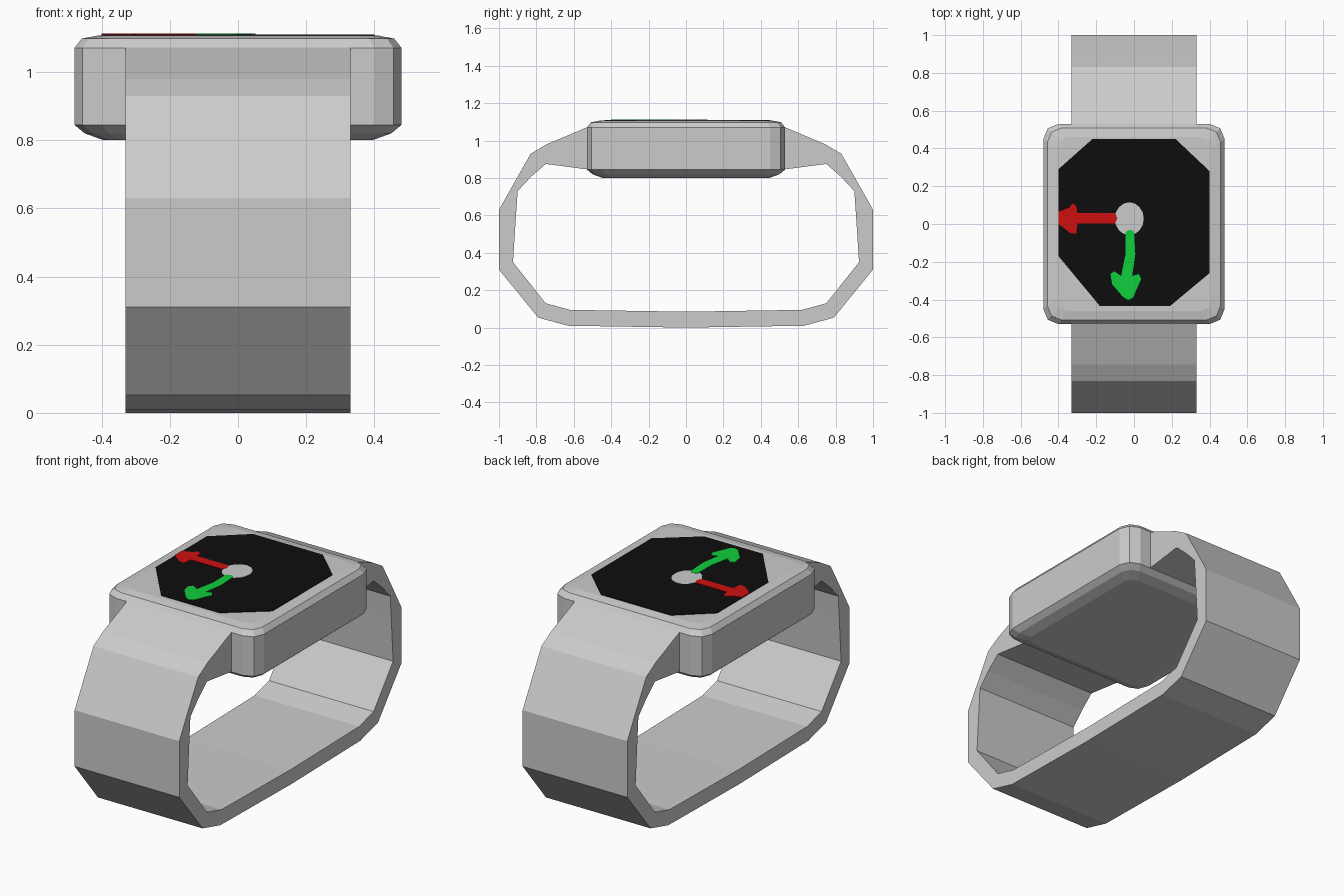
import bpy, bmesh, math

if "Cube" in bpy.data.objects:
    bpy.data.objects.remove(bpy.data.objects["Cube"])


def material(name, rgb):
    m = bpy.data.materials.new(name)
    m.diffuse_color = (*rgb, 1)
    m.use_nodes = True
    m.node_tree.nodes["Principled BSDF"].inputs["Base Color"].default_value = m.diffuse_color
    return m


grey = material("light_grey", (0.6, 0.6, 0.6))
black = material("black", (0.004, 0.004, 0.004))
red = material("red", (0.62, 0.005, 0.005))
green = material("green", (0.005, 0.62, 0.045))


def loft(name, rings, mat):
    """Skin a stack of equal closed rings and cap both ends."""
    bm = bmesh.new()
    loops = [[bm.verts.new(p) for p in ring] for ring in rings]
    n = len(rings[0])
    for a, b in zip(loops, loops[1:]):
        for i in range(n):
            j = (i + 1) % n
            bm.faces.new((a[i], a[j], b[j], b[i]))
    bm.faces.new(loops[0][::-1])
    bm.faces.new(loops[-1])
    bmesh.ops.recalc_face_normals(bm, faces=bm.faces)
    mesh = bpy.data.meshes.new(name)
    bm.to_mesh(mesh)
    bm.free()
    mesh.materials.append(mat)
    ob = bpy.data.objects.new(name, mesh)
    bpy.context.collection.objects.link(ob)
    return ob


def rounded_ring(inset, z):
    """Rectangle with two-sided rounded corners."""
    ring = []
    r = max(0.08 - inset * 0.3, 0.02)
    for k in range(4):
        sx = 1 if k in (0, 3) else -1
        sy = 1 if k < 2 else -1
        for s in range(3):
            a = math.radians(90 * k + 45 * s)
            ring.append((sx * (0.48 - inset - r) + r * math.cos(a),
                         sy * (0.53 - inset - r) + r * math.sin(a), z))
    return ring


def plate(name, outline, z0, z1, mat):
    return loft(name, [[(x, y, z) for x, y in outline] for z in (z0, z1)], mat)


# Watch case with stepped bevels above and below
loft("watch_case", [rounded_ring(i, z) for i, z in (
    (0.085, 0.80), (0.03, 0.82), (0, 0.845), (0, 1.07), (0.022, 1.098), (0.07, 1.107))], grey)

# Strap: half profile of outer and inner points (y, z), mirrored into a band
outer = [(0.52, 1.075), (0.745, 0.98), (0.83, 0.93), (0.91, 0.79), (1, 0.63),
         (1, 0.31), (0.79, 0.053), (0.63, 0.01), (0, 0)]
inner = [(0.52, 0.845), (0.75, 0.875), (0.83, 0.805), (0.9, 0.73), (0.909, 0.6),
         (0.925, 0.35), (0.75, 0.13), (0.62, 0.095), (0, 0.085)]
pairs = list(zip(outer, inner))
pairs += [((-o[0], o[1]), (-i[0], i[1])) for o, i in pairs[-2::-1]]
W = 0.33
loft("strap", [[(-W, *o), (W, *o), (W, *i), (-W, *i)] for o, i in pairs], grey)

# Black dial with cut corners
plate("screen", [(-0.22, 0.45), (-0.40, 0.29), (-0.40, -0.17), (-0.18, -0.435),
                 (0.19, -0.435), (0.40, -0.26), (0.40, 0.28), (0.22, 0.45)],
      1.105, 1.110, black)

# Centre hub
plate("hub", [(-0.025 + 0.077 * math.cos(t * math.pi / 8),
               0.028 + 0.087 * math.sin(t * math.pi / 8)) for t in range(16)],
      1.106, 1.112, grey)

# Arrow-shaped hands
plate("red_hand", [(-0.40, 0.0), (-0.335, -0.05), (-0.305, -0.05), (-0.30, 0.003),
                   (-0.10, 0.003), (-0.088, 0.03), (-0.10, 0.058), (-0.30, 0.058),
                   (-0.305, 0.095), (-0.325, 0.108), (-0.345, 0.085), (-0.40, 0.065)],
      1.106, 1.113, red)
plate("green_hand", [(-0.045, -0.04), (-0.02, -0.03), (0.0, -0.04), (0.007, -0.16),
                     (-0.01, -0.275), (0.025, -0.265), (0.038, -0.29), (-0.005, -0.39),
                     (-0.03, -0.402), (-0.055, -0.39), (-0.115, -0.32), (-0.125, -0.265),
                     (-0.105, -0.25), (-0.068, -0.275), (-0.045, -0.16)],
      1.106, 1.113, green)
